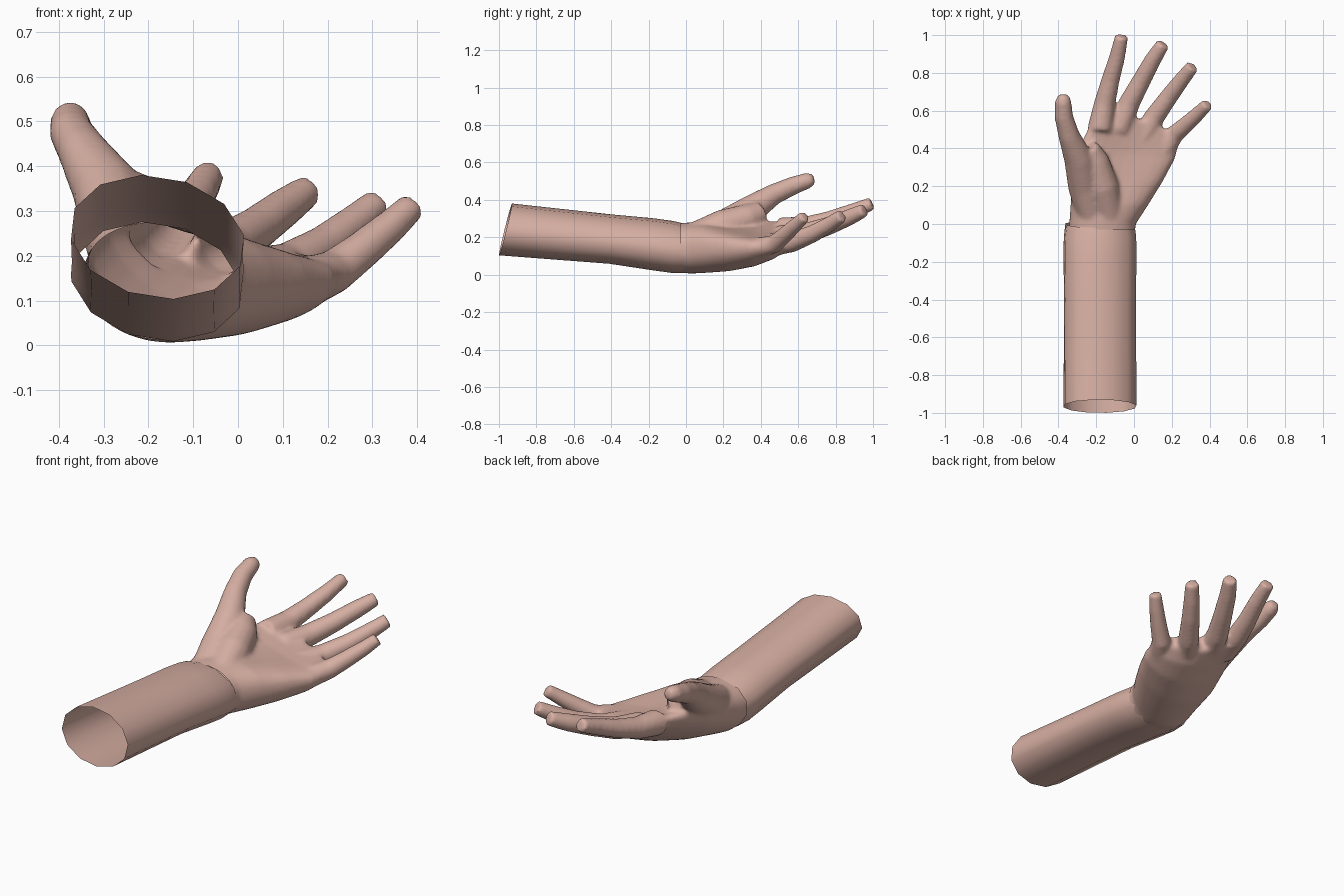
import bpy, bmesh, math
from mathutils import Vector

if "Cube" in bpy.data.objects:
    bpy.data.objects.remove(bpy.data.objects["Cube"])

skin = bpy.data.materials.new("skin")
skin.diffuse_color = (0.68, 0.43, 0.365, 1)
skin.use_nodes = True
skin.node_tree.nodes["Principled BSDF"].inputs["Base Color"].default_value = skin.diffuse_color


def loft(bm, rings, capped=True):
    """Bridge a list of equal-length point rings into a tube."""
    loops = [[bm.verts.new(p) for p in ring] for ring in rings]
    n = len(loops[0])
    for a, b in zip(loops, loops[1:]):
        for i in range(n):
            j = (i + 1) % n
            bm.faces.new((a[i], a[j], b[j], b[i]))
    if capped:
        bm.faces.new(loops[0][::-1])
        bm.faces.new(loops[-1])


def finger(bm, path, n=14):
    """Round tube along (x, y, z, radius) points."""
    pts = [Vector(p[:3]) for p in path]
    rings = []
    for i, p in enumerate(pts):
        t = (pts[min(i + 1, len(pts) - 1)] - pts[max(i - 1, 0)]).normalized()
        side = t.cross(Vector((0, 0, 1))).normalized()
        up = side.cross(t)
        r = path[i][3]
        rings.append([p + r * (math.cos(a) * side + math.sin(a) * up)
                      for a in (math.tau * k / n for k in range(n))])
    loft(bm, rings)


def palm_ring(left, right, half, sag, n=28):
    """Cupped oval between a left and a right edge point."""
    l, r = Vector(left), Vector(right)
    ring = []
    for k in range(n):
        a = math.tau * k / n
        c, s = math.cos(a), math.sin(a)
        p = l.lerp(r, (1 + c) / 2)
        p.z += half * math.copysign(abs(s) ** 0.85, s) - sag * (1 - c * c)
        ring.append(p)
    return ring


def finish(name, bm):
    bmesh.ops.recalc_face_normals(bm, faces=bm.faces)
    me = bpy.data.meshes.new(name)
    bm.to_mesh(me)
    bm.free()
    ob = bpy.data.objects.new(name, me)
    bpy.context.collection.objects.link(ob)
    me.materials.append(skin)
    return ob


# Forearm: open twelve-sided sleeve with a slanted end
bm = bmesh.new()
rings = []
for y, z, rx, rz, slant in ((-0.965, 0.242, 0.196, 0.137, 0.035), (-0.4, 0.19, 0.194, 0.13, 0.01),
                            (-0.18, 0.163, 0.196, 0.138, 0), (-0.07, 0.148, 0.195, 0.138, 0),
                            (0.0, 0.142, 0.186, 0.132, -0.02)):
    ring = []
    for k in range(12):
        a = math.tau * (k + 0.35) / 12
        c, s = math.cos(a), math.sin(a)
        ring.append((-0.18 + rx * c, y + slant * s, z + rz * s - 0.02 * c))
    rings.append(ring)
loft(bm, rings, capped=False)
forearm = finish("forearm", bm)

# Palm: cupped body from wrist to knuckles
bm = bmesh.new()
loft(bm, [palm_ring(*r) for r in (
    ((-0.35, -0.09, 0.15), (0.0, -0.09, 0.14), 0.125, 0),
    ((-0.34, 0.04, 0.155), (0.01, 0.0, 0.14), 0.137, 0.005),
    ((-0.335, 0.12, 0.18), (0.075, 0.1, 0.145), 0.132, 0.02),
    ((-0.335, 0.25, 0.22), (0.15, 0.22, 0.145), 0.115, 0.045),
    ((-0.29, 0.41, 0.26), (0.215, 0.34, 0.145), 0.09, 0.06),
    ((-0.23, 0.53, 0.265), (0.24, 0.43, 0.155), 0.068, 0.05),
    ((-0.19, 0.635, 0.25), (0.215, 0.485, 0.165), 0.045, 0.02))])

# Thumb, its fleshy base, and four fingers
for path in (
    [(-0.22, 0.03, 0.19, 0.08), (-0.26, 0.2, 0.255, 0.09), (-0.295, 0.35, 0.35, 0.077),
     (-0.345, 0.47, 0.43, 0.057), (-0.372, 0.57, 0.475, 0.05), (-0.375, 0.65, 0.503, 0.044),
     (-0.37, 0.685, 0.512, 0.028)],
    [(-0.12, 0.0, 0.18, 0.08), (-0.17, 0.2, 0.26, 0.09), (-0.21, 0.33, 0.3, 0.08),
     (-0.25, 0.4, 0.33, 0.065)],
    [(-0.18, 0.5, 0.24, 0.068), (-0.155, 0.64, 0.255, 0.057), (-0.125, 0.76, 0.29, 0.049),
     (-0.09, 0.88, 0.335, 0.043), (-0.065, 0.995, 0.38, 0.036)],
    [(-0.08, 0.5, 0.2, 0.065), (-0.025, 0.64, 0.22, 0.057), (0.04, 0.76, 0.26, 0.05),
     (0.1, 0.87, 0.305, 0.045), (0.155, 0.955, 0.345, 0.037)],
    [(0.03, 0.43, 0.155, 0.065), (0.11, 0.57, 0.175, 0.055), (0.19, 0.68, 0.22, 0.048),
     (0.25, 0.76, 0.265, 0.043), (0.31, 0.835, 0.315, 0.036)],
    [(0.14, 0.36, 0.135, 0.06), (0.215, 0.475, 0.165, 0.05), (0.28, 0.53, 0.215, 0.044),
     (0.34, 0.585, 0.265, 0.039), (0.39, 0.635, 0.312, 0.033)],
):
    finger(bm, path)
hand = finish("hand", bm)

# Fuse the hand parts into one soft skin
rm = hand.modifiers.new("fuse", "REMESH")
rm.mode = "VOXEL"
rm.voxel_size = 0.011
sm = hand.modifiers.new("soften", "SMOOTH")
sm.factor = 0.5
sm.iterations = 8
dg = bpy.context.evaluated_depsgraph_get()
fused = bpy.data.meshes.new_from_object(hand.evaluated_get(dg))
hand.modifiers.clear()
hand.data = fused

# Open the wrist end so the sleeve and hand are hollow
bm = bmesh.new()
bm.from_mesh(fused)
bmesh.ops.bisect_plane(bm, geom=bm.verts[:] + bm.edges[:] + bm.faces[:],
                       plane_co=(0, -0.03, 0), plane_no=(0, -1, 0), clear_outer=True)
for f in bm.faces:
    f.material_index = 0
bm.to_mesh(fused)
bm.free()
fused.materials.clear()
fused.materials.append(skin)

for ob in (forearm, hand):
    for p in ob.data.polygons:
        p.use_smooth = True
